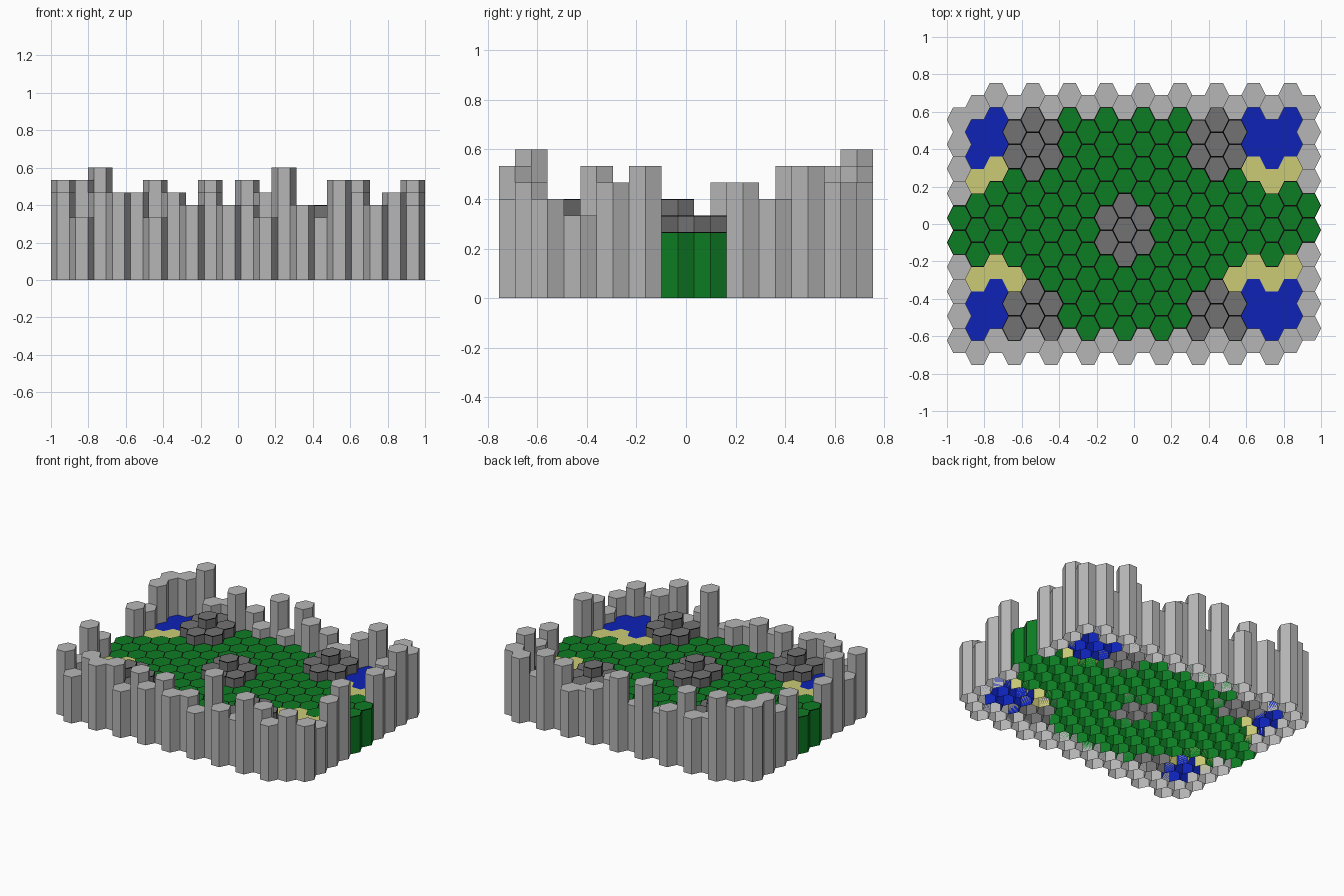
import bpy, bmesh

if "Cube" in bpy.data.objects:
    bpy.data.objects.remove(bpy.data.objects["Cube"])

W = 2 / 15.25          # hexagon width and depth
STEP = 0.6 / 9         # height of one level
LIP = 0.004            # black trim around ground and rock tiles

def material(name, rgb):
    m = bpy.data.materials.new(name)
    m.diffuse_color = (*rgb, 1)
    m.use_nodes = True
    m.node_tree.nodes["Principled BSDF"].inputs["Base Color"].default_value = m.diffuse_color
    return m

GREY = material("light grey", (0.47, 0.47, 0.47))
ROCK = material("dark grey", (0.17, 0.17, 0.17))
GREEN = material("green", (0.004, 0.205, 0.017))
BLUE = material("blue", (0.004, 0.016, 0.47))
SAND = material("sand yellow", (0.6, 0.6, 0.18))
BLACK = material("black", (0.003, 0.003, 0.003))

# Map: one string per column, back to front.
# digit = wall level, G grass, B water, Y sand, R rock, T rock peak
MAP = [
    ".8867GG6857", "8BBYGGGYBB5", "9BBYGGGYBB7", "6RRGGGGYRR7",
    "6RTRGGGGRT7", "8RRGGGGGRR5", "6GGGGGGGGG7", "5GGGGGGGGG6",
    "8GGGGRRGGG7", "5GGGRTRGGG6", "8GGGGRRGGG6", "7GGGGGGGGG5",
    "6GGGGGGGGG9", "5RRGGGGGRR6", "5RTRGGGGRT5", "7RRGGGGYRR8",
    "8BBYGGGYBB7", "5BBYGGGYBB6", "7BBYGGGYBB7", "7867GG8756.",
]
LEVEL = {"G": 4, "B": 4, "Y": 4, "R": 5, "T": 6}
PARTS = {  # name: (map symbols, material, has black trim)
    "wall_columns": ("56789", GREY, False),
    "grass_tiles": ("G", GREEN, True),
    "water_tiles": ("B", BLUE, False),
    "sand_tiles": ("Y", SAND, False),
    "rock_tiles": ("RT", ROCK, True),
}
HEX = [(0.5, 0), (0.25, 0.5), (-0.25, 0.5), (-0.5, 0), (-0.25, -0.5), (0.25, -0.5)]

def ring(bm, x, y, z, size):
    return [bm.verts.new((x + a * size, y + b * size, z)) for a, b in HEX]

def band(bm, low, high, mat):
    for i in range(6):
        j = (i + 1) % 6
        bm.faces.new((low[i], low[j], high[j], high[i])).material_index = mat

def column(bm, x, y, h, trim):
    """Hexagonal column, open underneath, optionally with a trimmed top edge."""
    base = ring(bm, x, y, 0, W)
    top = ring(bm, x, y, h, W)
    if trim:
        under = ring(bm, x, y, h - LIP, W)
        inner = ring(bm, x, y, h, W - 2 * LIP)
        band(bm, base, under, 0)
        band(bm, under, top, 1)
        band(bm, top, inner, 1)
        bm.faces.new(inner)
    else:
        band(bm, base, top, 0)
        bm.faces.new(top)

for name, (symbols, mat, trim) in PARTS.items():
    bm = bmesh.new()
    for c, col in enumerate(MAP):
        for k, s in enumerate(col):
            if s in symbols:
                x = -1 + W / 2 + 0.75 * W * c
                y = (5.25 - k - 0.5 * (c % 2)) * W
                level = LEVEL[s] if s in LEVEL else int(s)
                column(bm, x, y, level * STEP, trim)
    me = bpy.data.meshes.new(name)
    bm.to_mesh(me)
    bm.free()
    me.materials.append(mat)
    if trim:
        me.materials.append(BLACK)
    ob = bpy.data.objects.new(name, me)
    bpy.context.collection.objects.link(ob)
